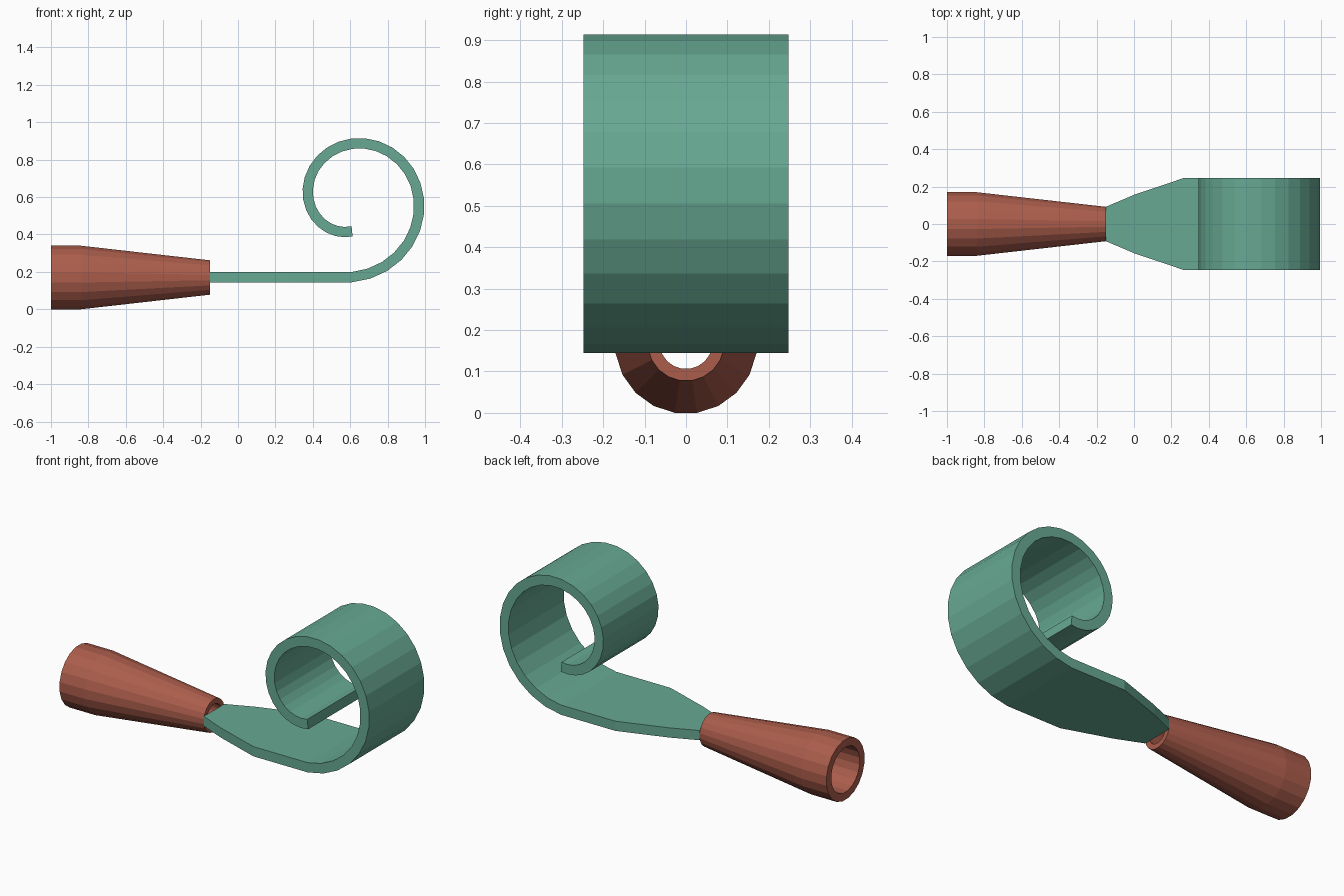
import bpy, bmesh, math
from mathutils import Vector

cube = bpy.data.objects.get("Cube")
if cube:
    bpy.data.objects.remove(cube, do_unlink=True)


def material(name, rgb):
    mat = bpy.data.materials.new(name)
    mat.use_nodes = True
    mat.diffuse_color = (*rgb, 1)
    mat.node_tree.nodes["Principled BSDF"].inputs["Base Color"].default_value = (*rgb, 1)
    return mat


def loft(name, rings, mat, closed):
    """Bridge successive rings of points; either close the loop or cap both ends."""
    bm = bmesh.new()
    loops = [[bm.verts.new(p) for p in ring] for ring in rings]
    n = len(loops[0])
    pairs = list(zip(loops, loops[1:]))
    if closed:
        pairs.append((loops[-1], loops[0]))
    else:
        bm.faces.new(loops[0])
        bm.faces.new(loops[-1])
    for a, b in pairs:
        for i in range(n):
            j = (i + 1) % n
            bm.faces.new((a[i], a[j], b[j], b[i]))
    bmesh.ops.recalc_face_normals(bm, faces=bm.faces)
    mesh = bpy.data.meshes.new(name)
    bm.to_mesh(mesh)
    bm.free()
    mesh.materials.append(mat)
    obj = bpy.data.objects.new(name, mesh)
    bpy.context.collection.objects.link(obj)
    return obj


green = material("sea green", (0.135, 0.395, 0.29))
red = material("brick red", (0.41, 0.11, 0.072))

AXIS_Z = 0.17
SIDES = 20

# Hollow mouthpiece: outer wall out, inner wall back
profile = [(-1, 0.172), (-0.84, 0.172), (-0.15, 0.093),
           (-0.15, 0.064), (-0.84, 0.128), (-1, 0.128)]
angles = [math.tau * (i + 0.5) / SIDES for i in range(SIDES)]
loft("mouthpiece",
     [[(x, r * math.sin(a), AXIS_Z + r * math.cos(a)) for a in angles] for x, r in profile],
     red, closed=True)

# Ribbon centre line: flat flared tongue, then a one-turn spiral
HALF_THICK = 0.0275
HALF_WIDTH = 0.247
STEPS = 28
centre = Vector((0.61, 0.59))
path = [(Vector((-0.15, 0.172)), 0.092), (Vector((0, 0.172)), 0.156),
        (Vector((0.27, 0.172)), HALF_WIDTH)]
for k in range(STEPS + 1):
    t = k / STEPS
    a = math.tau * t
    r = 0.418 - 0.245 * t
    path.append((centre + r * Vector((math.sin(a), -math.cos(a))), HALF_WIDTH))

# Rectangular cross-sections across the centre line
rings = []
for i, (p, w) in enumerate(path):
    ahead = path[min(i + 1, len(path) - 1)][0]
    behind = path[max(i - 1, 0)][0]
    tangent = (ahead - behind).normalized()
    if i <= 3:
        tangent = Vector((1, 0))
    side = Vector((-tangent.y, tangent.x)) * HALF_THICK
    top, low = p + side, p - side
    rings.append([(top.x, -w, top.y), (top.x, w, top.y),
                  (low.x, w, low.y), (low.x, -w, low.y)])
loft("curled_ribbon", rings, green, closed=False)
